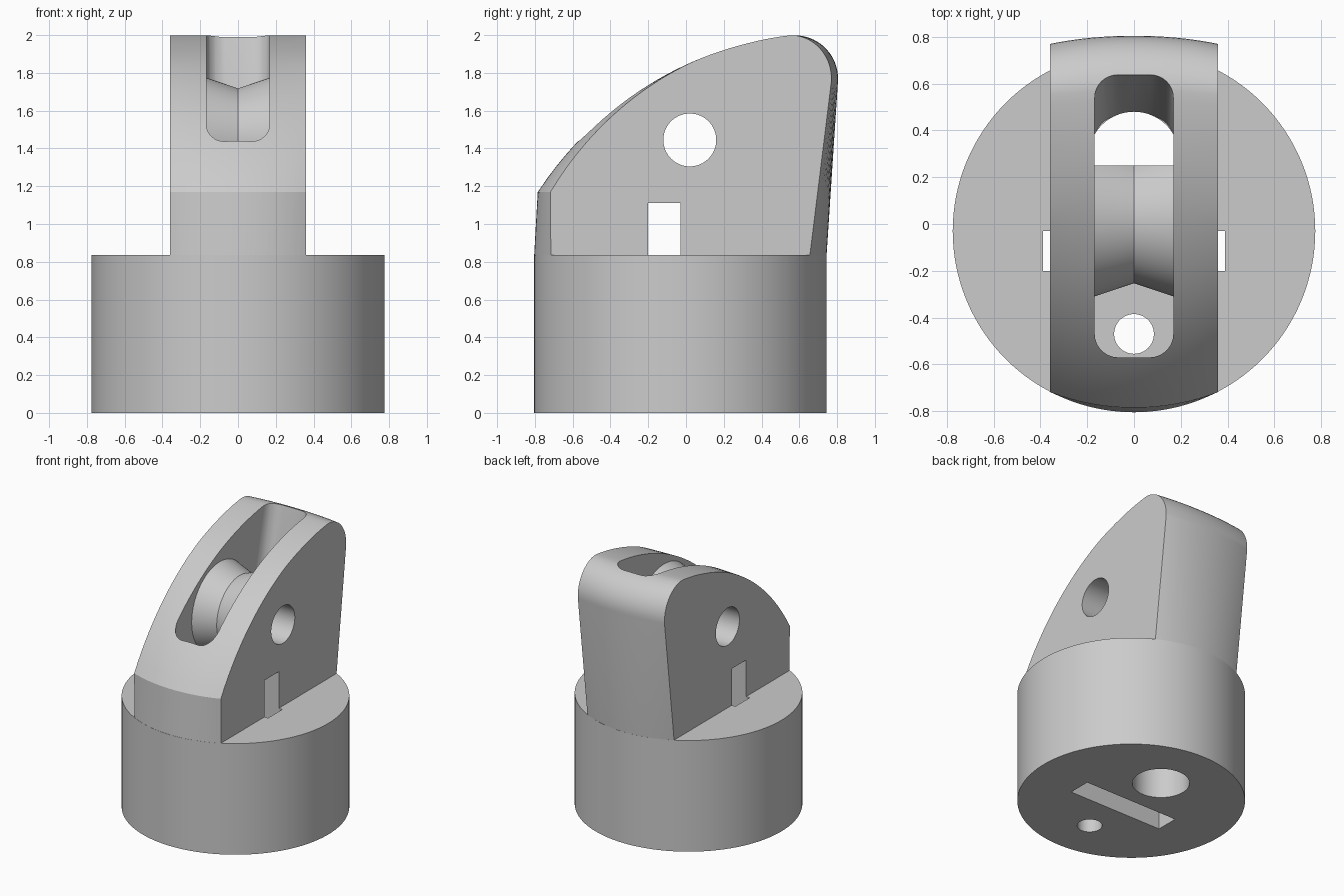
import bpy, bmesh, math
from mathutils import Vector

if "Cube" in bpy.data.objects:
    bpy.data.objects.remove(bpy.data.objects["Cube"])

grey = bpy.data.materials.new("plain grey")
grey.diffuse_color = (0.6, 0.6, 0.6, 1)
grey.use_nodes = True
grey.node_tree.nodes["Principled BSDF"].inputs["Base Color"].default_value = grey.diffuse_color

R, CY, W, DECK = 0.775, -0.03, 0.36, 0.835   # base radius, base centre y, head half width, base height


def make(name, bm):
    bmesh.ops.recalc_face_normals(bm, faces=bm.faces[:])
    me = bpy.data.meshes.new(name)
    bm.to_mesh(me)
    bm.free()
    me.materials.append(grey)
    ob = bpy.data.objects.new(name, me)
    bpy.context.collection.objects.link(ob)
    return ob


def loft(name, rings):
    """Skin equal-length closed rings and cap both ends."""
    bm = bmesh.new()
    vs = [[bm.verts.new(p) for p in ring] for ring in rings]
    n = len(vs[0])
    for a, b in zip(vs, vs[1:]):
        for i in range(n):
            j = (i + 1) % n
            bm.faces.new((a[i], a[j], b[j], b[i]))
    bm.faces.new(vs[0])
    bm.faces.new(vs[-1][::-1])
    return make(name, bm)


def circle(r, n, cx, cy):
    return [(cx + r * math.cos(2 * math.pi * i / n), cy + r * math.sin(2 * math.pi * i / n)) for i in range(n)]


def upright(name, r, y, z0, z1, n=64):
    pts = circle(r, n, 0, y)
    return loft(name, [[(a, b, z) for a, b in pts] for z in (z0, z1)])


def crosswise(name, r, y, z, half, n=64):
    pts = circle(r, n, y, z)
    return loft(name, [[(x, a, b) for a, b in pts] for x in (-half, half)])


def rounded_slot(y0, y1, z, half=0.168, r=0.1, n=8):
    pts = []
    for k, (sx, y) in enumerate(((1, y1 - r), (-1, y1 - r), (-1, y0 + r), (1, y0 + r))):
        for i in range(n + 1):
            a = math.pi / 2 * (k + i / n)
            pts.append((sx * (half - r) + r * math.cos(a), y + r * math.sin(a), z))
    return pts


def boolean(target, other, op):
    m = target.modifiers.new(op.lower(), 'BOOLEAN')
    m.operation, m.solver, m.object = op, 'EXACT', other
    bpy.context.view_layer.objects.active = target
    bpy.ops.object.modifier_apply(modifier=m.name)
    bpy.data.objects.remove(other)


# Base drum
body = upright("pulley_housing", R, CY, 0, DECK, 128)

# Head: side profile on the centre line, squeezed towards the flat cheeks
center = []
for i in range(29):                       # long front arc
    y = -0.785 + (0.57 + 0.785) * i / 28
    center.append((y, 0.16 + math.sqrt(1.849 ** 2 - (y - 0.7645) ** 2)))
for i in range(1, 15):                    # rounded nose at the back
    a = math.radians(90 - 94 * i / 14)
    center.append((0.572 + 0.233 * math.cos(a), 1.77 + 0.23 * math.sin(a)))


def cheek_y(y):
    if y < 0.05:
        return y + 0.067 * (0.05 - y) / 0.835
    return y - 0.035 * max(0, y - 0.3) / 0.505


rings = []
for k in range(25):
    x = -W + 2 * W * k / 24
    rim = math.sqrt(R * R - x * x)
    t = (R - rim) / (R - math.sqrt(R * R - W * W))
    low = [(CY + rim - 0.03, 0.5), (CY + rim - 0.001, DECK - 0.004)]
    front = [(CY - rim + 0.001, DECK - 0.004), (CY - rim + 0.03, 0.5)]
    arc = [(y + t * (cheek_y(y) - y), z) for y, z in center]
    rings.append([(x, y, z) for y, z in arc + low[::-1] + front[::-1]])
boolean(body, loft("head", rings), 'UNION')

# Pulley slot with a sloping back wall, open at the top
slope = 0.18 / 0.85
boolean(body, loft("slot_cutter", [rounded_slot(-0.57, 0.64 + slope * (z - 2.0), z)
                                   for z in (1.15, 2.1)]), 'DIFFERENCE')

# Cord holes through the floor
boolean(body, upright("rear_hole_cutter", 0.195, 0.285, -0.1, 1.3), 'DIFFERENCE')
boolean(body, upright("front_hole_cutter", 0.085, -0.47, -0.1, 1.3, 48), 'DIFFERENCE')

# Flat strap channel from the underside
boolean(body, loft("strap_cutter", [[(x, y, z) for x, y in ((-.39, -.2), (.39, -.2), (.39, -.03), (-.39, -.03))]
                                    for z in (-0.1, 1.11)]), 'DIFFERENCE')

# Grooved wheel, trimmed flat at the back
wheel = loft("wheel", [[(x, a, b) for a, b in circle(r, 96, 0.02, 1.445)]
                       for x, r in ((-0.175, 0.332), (0, 0.273), (0.175, 0.332))])
bm = bmesh.new()
bm.from_mesh(wheel.data)
cut = bmesh.ops.bisect_plane(bm, geom=bm.verts[:] + bm.edges[:] + bm.faces[:],
                             plane_co=Vector((0, 0.25, 0)), plane_no=Vector((0, 1, 0)), clear_outer=True)
bmesh.ops.contextual_create(bm, geom=[e for e in cut['geom_cut'] if isinstance(e, bmesh.types.BMEdge)])
bmesh.ops.recalc_face_normals(bm, faces=bm.faces[:])
bm.to_mesh(wheel.data)
bm.free()
boolean(body, wheel, 'UNION')

# Axle hole through both cheeks and the wheel
boolean(body, crosswise("axle_cutter", 0.14, 0.02, 1.445, 0.6), 'DIFFERENCE')

bpy.ops.object.select_all(action='DESELECT')
body.select_set(True)
bpy.context.view_layer.objects.active = body
bpy.ops.object.shade_smooth_by_angle(angle=math.radians(20))
